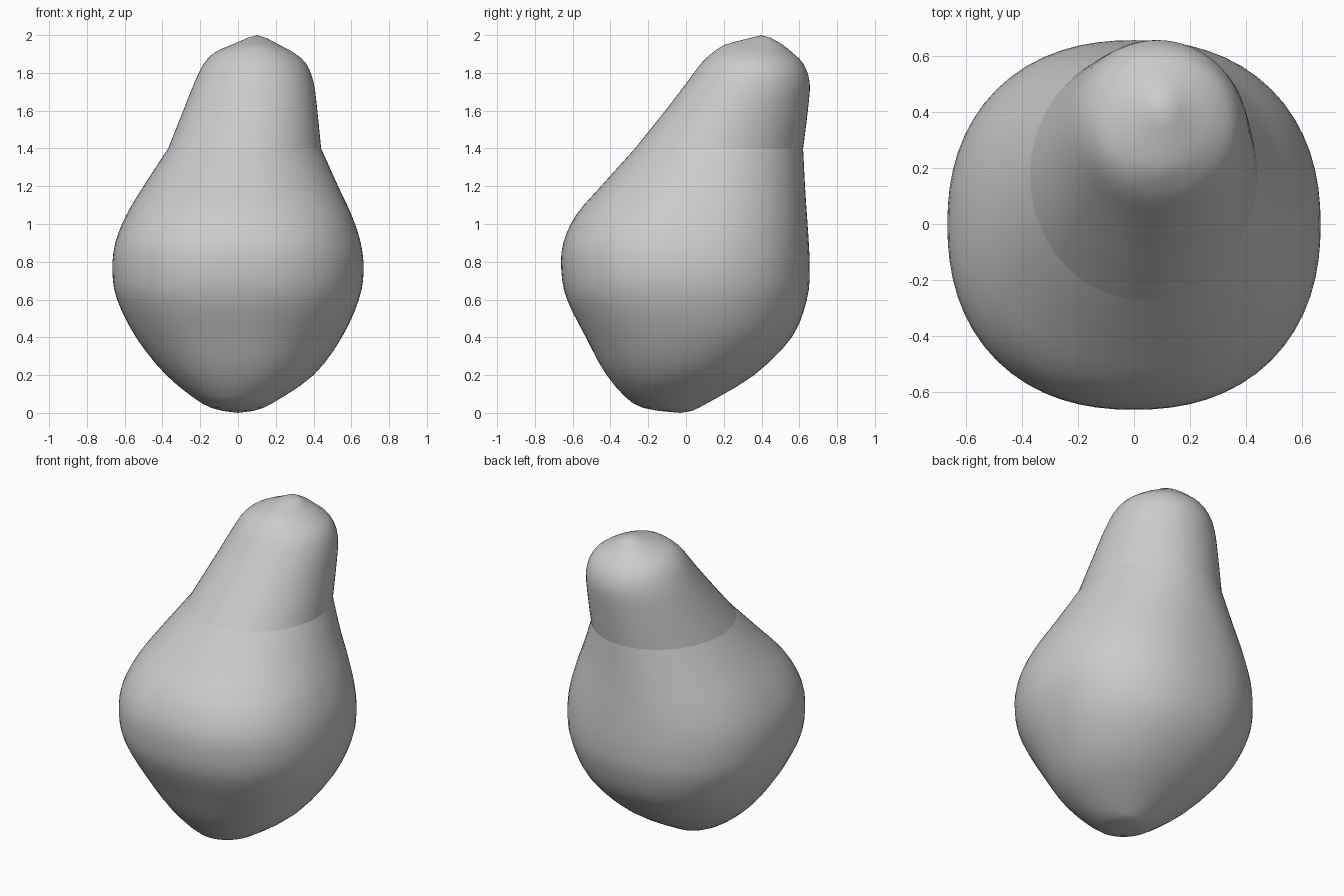
import bpy, bmesh
from math import cos, sin, tau

cube = bpy.data.objects.get("Cube")
if cube:
    bpy.data.objects.remove(cube, do_unlink=True)

grey = bpy.data.materials.new("plain grey")
grey.use_nodes = True
colour = (0.6, 0.6, 0.6, 1)
grey.diffuse_color = colour
grey.node_tree.nodes["Principled BSDF"].inputs["Base Color"].default_value = colour

SIDES = 64
STEPS = 3


def spline(a, b, c, d, t):
    """Smooth interpolation from b to c."""
    return b + 0.5 * t * (c - a + t * (2*a - 5*b + 4*c - d + t * (3*(b - c) + d - a)))


def refine(rows):
    """Add in-between sections to a list of sections."""
    out = []
    for i in range(len(rows) - 1):
        near = [rows[max(0, min(len(rows) - 1, i + k))] for k in (-1, 0, 1, 2)]
        for s in range(STEPS):
            out.append([spline(*v, s / STEPS) for v in zip(*near)])
    return out + [rows[-1]]


def loft(name, rows, bottom=None, top=None):
    """Skin sections (z, left, right, front, back, squareness), with optional pole points."""
    bm = bmesh.new()
    rings = []
    for z, x0, x1, y0, y1, n in refine(rows):
        ring = []
        for i in range(SIDES):
            c, s = cos(tau * i / SIDES), sin(tau * i / SIDES)
            r = (abs(c) ** n + abs(s) ** n) ** (-1 / n)
            ring.append(bm.verts.new(((x0 + x1) / 2 + (x1 - x0) / 2 * c * r,
                                      (y0 + y1) / 2 + (y1 - y0) / 2 * s * r, z)))
        rings.append(ring)
    for low, high in zip(rings, rings[1:]):
        for i in range(SIDES):
            j = (i + 1) % SIDES
            bm.faces.new((low[i], low[j], high[j], high[i]))
    for pole, ring in ((bottom, rings[0]), (top, rings[-1])):
        if pole:
            tip = bm.verts.new(pole)
            for i in range(SIDES):
                bm.faces.new((ring[i], ring[(i + 1) % SIDES], tip))
    bmesh.ops.recalc_face_normals(bm, faces=bm.faces)
    mesh = bpy.data.meshes.new(name)
    bm.to_mesh(mesh)
    bm.free()
    mesh.materials.append(grey)
    mesh.shade_smooth()
    obj = bpy.data.objects.new(name, mesh)
    bpy.context.collection.objects.link(obj)
    return obj


# Wide lower body, slightly squarish at the belly
loft("body", [
    (0.01, -0.08, 0.08, -0.14, 0.03, 2),
    (0.05, -0.19, 0.18, -0.28, 0.11, 2),
    (0.2, -0.38, 0.40, -0.42, 0.36, 2.1),
    (0.4, -0.54, 0.55, -0.53, 0.56, 2.2),
    (0.6, -0.64, 0.64, -0.63, 0.64, 2.25),
    (0.75, -0.665, 0.665, -0.66, 0.655, 2.25),
    (0.9, -0.65, 0.65, -0.65, 0.65, 2.25),
    (1.05, -0.59, 0.60, -0.58, 0.64, 2.2),
    (1.2, -0.50, 0.53, -0.45, 0.63, 2.1),
    (1.4, -0.37, 0.44, -0.27, 0.62, 2),
], bottom=(0, -0.03, 0))

# Leaning neck, meeting the body at a crease and ending in a blunt tip
loft("neck", [
    (1.4, -0.37, 0.44, -0.27, 0.62, 2),
    (1.6, -0.29, 0.42, -0.11, 0.645, 2),
    (1.75, -0.23, 0.40, 0.005, 0.655, 2),
    (1.85, -0.18, 0.36, 0.08, 0.62, 2),
    (1.91, -0.12, 0.29, 0.145, 0.56, 2),
    (1.95, -0.03, 0.215, 0.21, 0.51, 2),
    (1.985, 0.05, 0.15, 0.34, 0.45, 2),
], top=(0.1, 0.4, 2))
